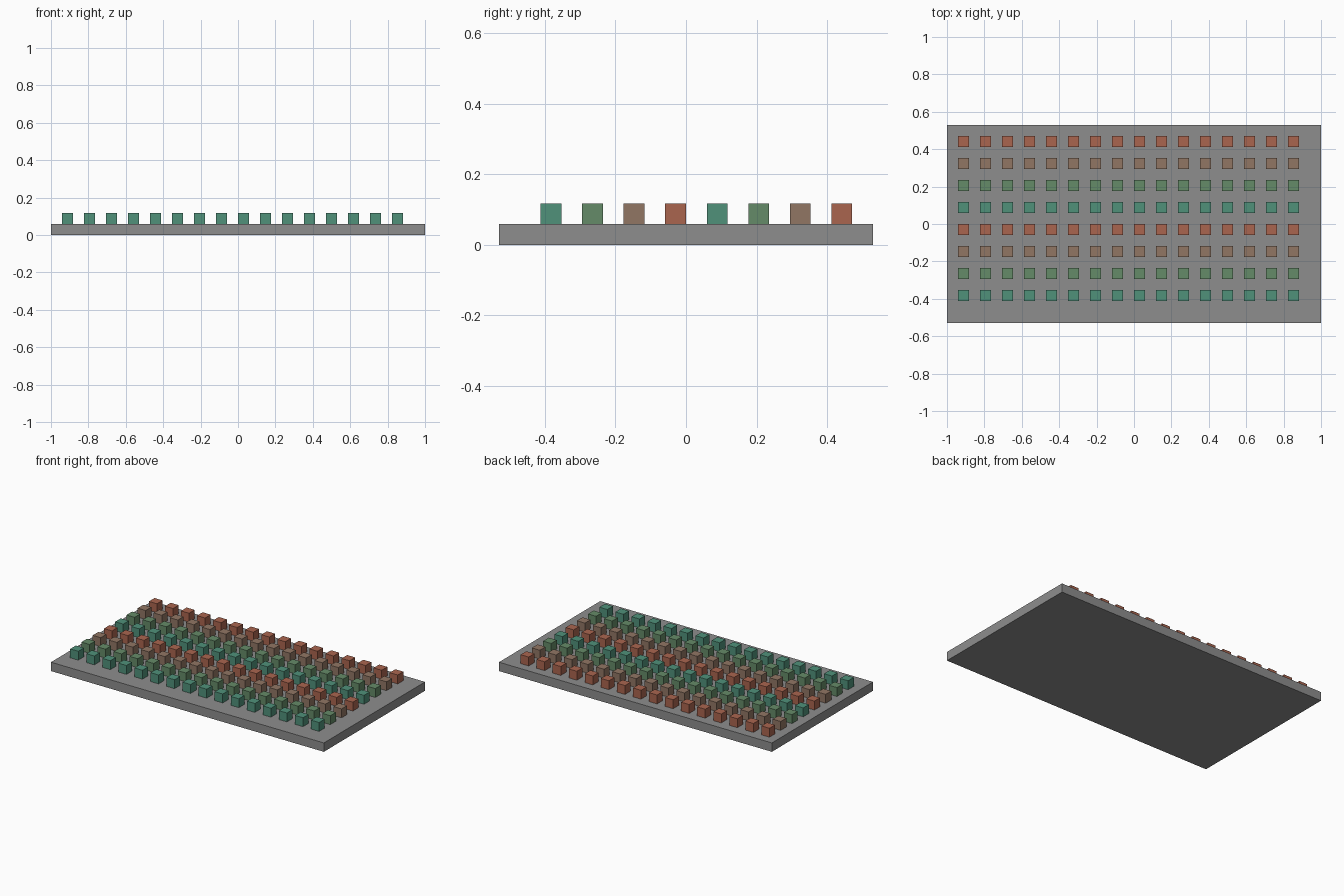
import bpy

cube = bpy.data.objects.get("Cube")
if cube:
    bpy.data.objects.remove(cube, do_unlink=True)

U = 2 / 34  # one block width


def material(name, rgb):
    """Flat material from 0-255 display values, converted to linear."""
    lin = [((c / 255 + 0.055) / 1.055) ** 2.4 for c in rgb] + [1]
    mat = bpy.data.materials.new(name)
    mat.use_nodes = True
    mat.diffuse_color = lin
    bsdf = next(n for n in mat.node_tree.nodes if n.type == "BSDF_PRINCIPLED")
    bsdf.inputs["Base Color"].default_value = lin
    return mat


def box(name, size, centre, mat):
    """Box with dimensions and centre given in block units."""
    bpy.ops.mesh.primitive_cube_add(size=1, location=[c * U for c in centre])
    obj = bpy.context.object
    obj.name = name
    obj.scale = [s * U for s in size]
    bpy.ops.object.transform_apply(location=False, rotation=False, scale=True)
    obj.data.materials.append(mat)
    return obj


# Base slab
box("base_plate", (34, 18, 1), (0, 0, 0.5), material("grey", (141, 141, 141)))

# Rows of blocks, four colours repeating from front to back
colours = [
    material("teal", (80, 145, 122)),
    material("green", (101, 139, 104)),
    material("brown", (145, 118, 100)),
    material("terracotta", (170, 101, 79)),
]
for row in range(8):
    block = box(f"block_row_{row + 1}", (1, 1, 1),
                (-15.5, -6.5 + 2 * row, 1.5), colours[row % 4])
    array = block.modifiers.new("columns", "ARRAY")
    array.count = 16
    array.use_relative_offset = False
    array.use_constant_offset = True
    array.constant_offset_displace = (2 * U, 0, 0)
